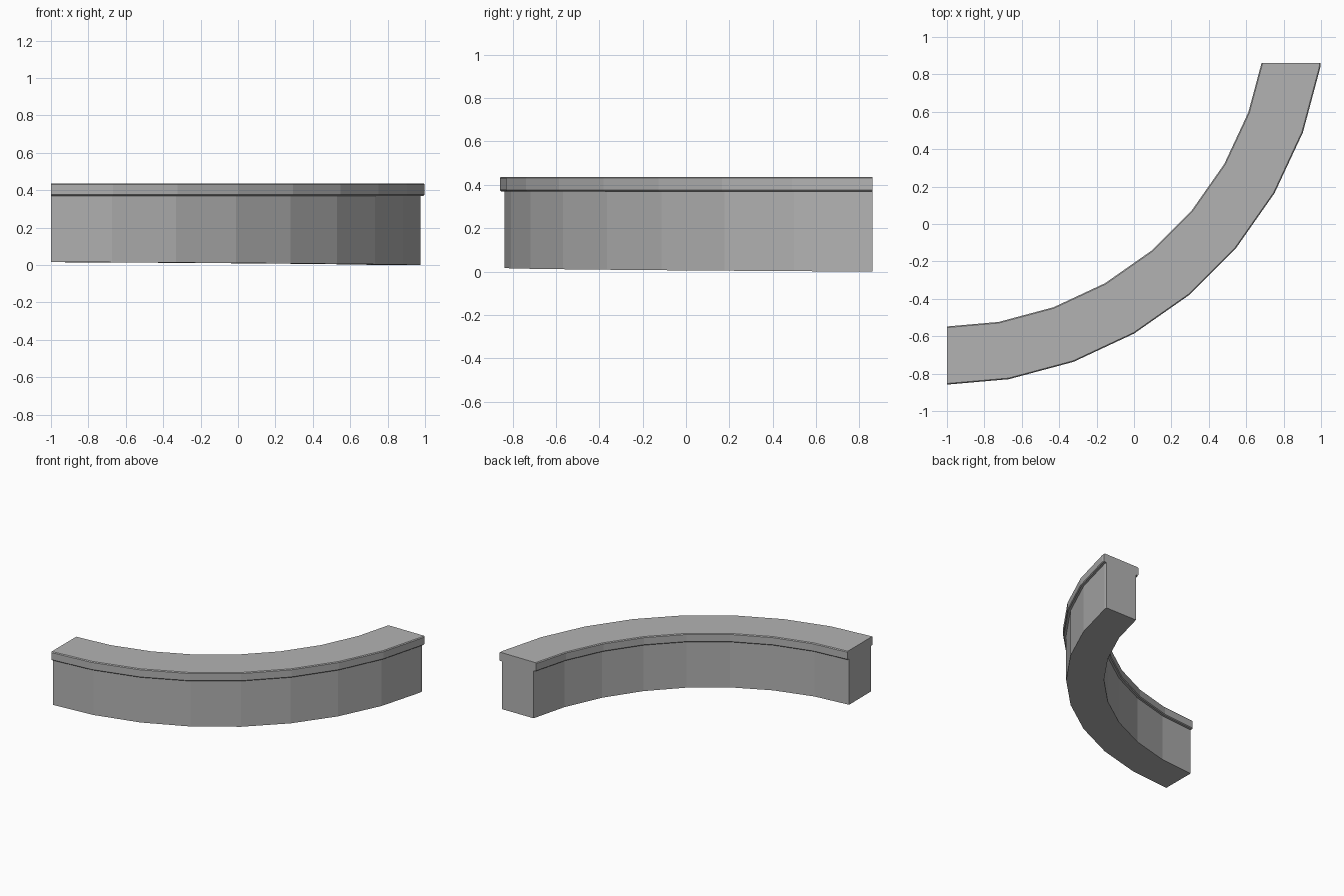
import bpy, bmesh, math
from mathutils import Vector, Matrix

cube = bpy.data.objects.get("Cube")
if cube:
    bpy.data.objects.remove(cube, do_unlink=True)

CENTRE = Vector((-1.026, 1.192, 0))
INNER, OUTER = 1.742, 2.053
TOP, LEDGE, CHAMFER, OVERHANG = 0.437, 0.37, 0.006, 0.022

stone = bpy.data.materials.new("grey stone")
stone.use_nodes = True
colour = (0.45, 0.45, 0.45, 1)
stone.diffuse_color = colour
stone.node_tree.nodes["Principled BSDF"].inputs["Base Color"].default_value = colour


def arc_sweep(name, profile, sloped_base=False):
    """Turn a radius/height profile round the centre, then trim both ends square."""
    bm = bmesh.new()
    verts = [bm.verts.new(CENTRE + Vector((0, -r, z))) for r, z in profile]
    face = bm.faces.new(verts)
    bmesh.ops.spin(bm, geom=[face] + face.edges[:] + verts, cent=CENTRE,
                   axis=(0, 0, 1), angle=math.pi / 2, steps=9)
    bmesh.ops.remove_doubles(bm, verts=bm.verts, dist=1e-5)
    cuts = [((-1, 0, 0), (-1, 0, 0)), ((0, 0.861, 0), (0, 1, 0))]
    for point, normal in cuts:
        bmesh.ops.bisect_plane(bm, geom=bm.verts[:] + bm.edges[:] + bm.faces[:],
                               plane_co=point, plane_no=normal, clear_outer=True)
        bmesh.ops.holes_fill(bm, edges=[e for e in bm.edges if e.is_boundary])
    # The underside falls gently towards the back left end
    if sloped_base:
        for v in bm.verts:
            if v.co.z < 0.1:
                v.co.z = 0.0083 - 0.0045 * (v.co.x + v.co.y)
    bmesh.ops.recalc_face_normals(bm, faces=bm.faces)
    mesh = bpy.data.meshes.new(name)
    bm.to_mesh(mesh)
    bm.free()
    mesh.materials.append(stone)
    obj = bpy.data.objects.new(name, mesh)
    bpy.context.collection.objects.link(obj)
    return obj


# Curved wall body
a, b = INNER + OVERHANG, OUTER - OVERHANG
arc_sweep("curved_wall", [(a, 0), (b, 0), (b, LEDGE), (a, LEDGE)], sloped_base=True)

# Overhanging coping with small chamfers along its edges
c = CHAMFER
arc_sweep("coping", [
    (INNER + c, LEDGE), (OUTER - c, LEDGE), (OUTER, LEDGE + c), (OUTER, TOP - c),
    (OUTER - c, TOP), (INNER + c, TOP), (INNER, TOP - c), (INNER, LEDGE + c)])
